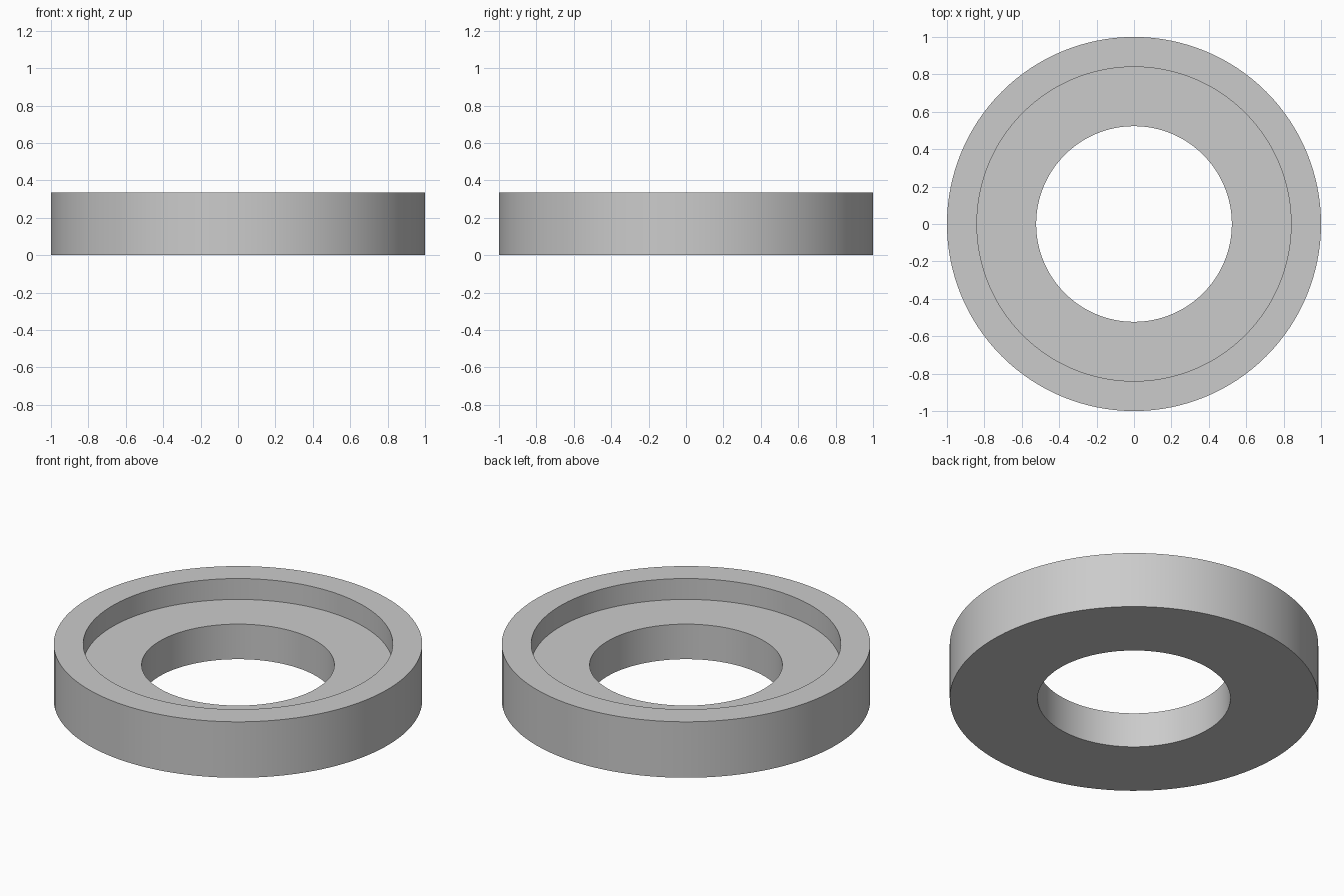
import bpy
import bmesh
from math import radians, tau
from mathutils import Matrix

cube = bpy.data.objects.get("Cube")
if cube:
    bpy.data.objects.remove(cube, do_unlink=True)

SEGMENTS = 128
OUTER, RECESS, HOLE = 1.0, 0.84, 0.523
HEIGHT, FLOOR = 0.335, 0.21

# Plain grey material
grey = bpy.data.materials.new("light grey")
grey.use_nodes = True
colour = (0.6, 0.6, 0.6, 1)
grey.diffuse_color = colour
grey.node_tree.nodes["Principled BSDF"].inputs["Base Color"].default_value = colour

# Closed cross-section: bottom, outer wall, rim, recess wall, recess floor, bore
profile = [(HOLE, 0), (OUTER, 0), (OUTER, HEIGHT),
           (RECESS, HEIGHT), (RECESS, FLOOR), (HOLE, FLOOR)]

# Turn the cross-section around the z axis
bm = bmesh.new()
rings = []
for i in range(SEGMENTS):
    turn = Matrix.Rotation(tau * i / SEGMENTS, 3, "Z")
    rings.append([bm.verts.new((r, 0, z)) for r, z in profile])
    bmesh.ops.rotate(bm, verts=rings[-1], cent=(0, 0, 0), matrix=turn)
for i, ring in enumerate(rings):
    following = rings[(i + 1) % SEGMENTS]
    for j in range(len(profile)):
        k = (j + 1) % len(profile)
        bm.faces.new((ring[j], following[j], following[k], ring[k]))
bmesh.ops.recalc_face_normals(bm, faces=bm.faces)

mesh = bpy.data.meshes.new("stepped_ring")
bm.to_mesh(mesh)
bm.free()
mesh.materials.append(grey)
ring_object = bpy.data.objects.new("stepped_ring", mesh)
bpy.context.collection.objects.link(ring_object)

# Smooth walls with crisp rims
bpy.ops.object.select_all(action="DESELECT")
ring_object.select_set(True)
bpy.context.view_layer.objects.active = ring_object
bpy.ops.object.shade_smooth_by_angle(angle=radians(30))
